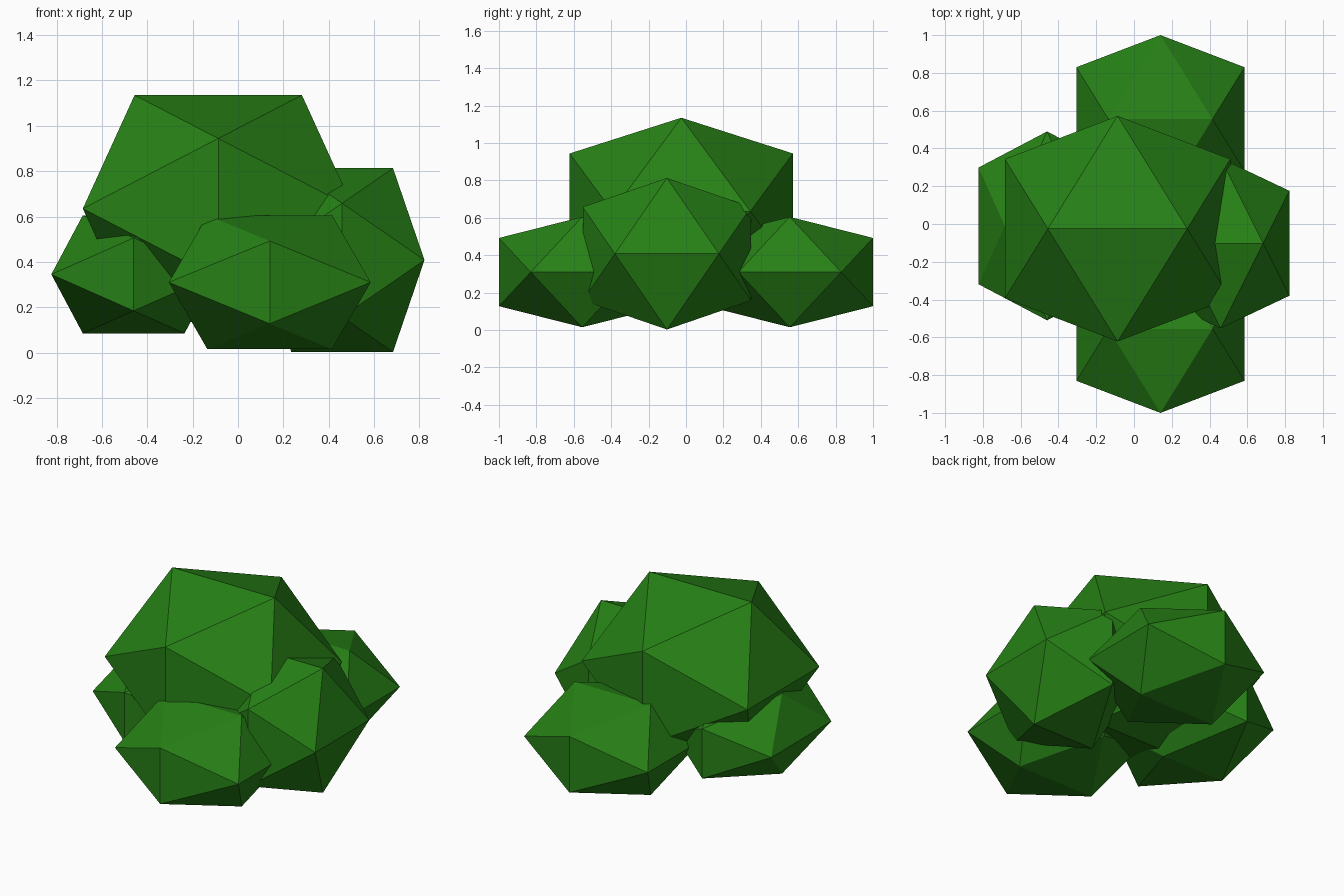
import bpy, bmesh
from mathutils import Vector

if "Cube" in bpy.data.objects:
    bpy.data.objects.remove(bpy.data.objects["Cube"])

PHI = (1 + 5 ** 0.5) / 2

leaf = bpy.data.materials.new("leaf_green")
leaf.diffuse_color = (0.02, 0.22, 0.008, 1)
leaf.use_nodes = True
leaf.node_tree.nodes["Principled BSDF"].inputs["Base Color"].default_value = leaf.diffuse_color


def clump(name, centre, half):
    """Stretched icosahedron, edge-up, from three golden rectangles."""
    bm = bmesh.new()
    a = 1 / PHI
    for s in (-1, 1):
        for t in (-1, 1):
            for v in ((s * a, 0, t), (s, t * a, 0), (0, s, t * a)):
                bm.verts.new([c + h * k for c, h, k in zip(centre, half, v)])
    bmesh.ops.convex_hull(bm, input=bm.verts[:])
    bmesh.ops.recalc_face_normals(bm, faces=bm.faces[:])
    mesh = bpy.data.meshes.new(name)
    bm.to_mesh(mesh)
    bm.free()
    mesh.materials.append(leaf)
    obj = bpy.data.objects.new(name, mesh)
    bpy.context.collection.objects.link(obj)
    return obj


# Large crown of the bush
clump("crown_clump", (-0.087, -0.025, 0.635), (0.597, 0.597, 0.5))

# Matching clumps at front and back
for name, side in (("front_clump", -1), ("back_clump", 1)):
    clump(name, (0.14, side * 0.555, 0.31), (0.445, 0.445, 0.295))

# Side clumps
clump("right_clump", (0.459, -0.102, 0.408), (0.363, 0.45, 0.405))
clump("left_clump", (-0.46, -0.01, 0.345), (0.363, 0.5, 0.26))
